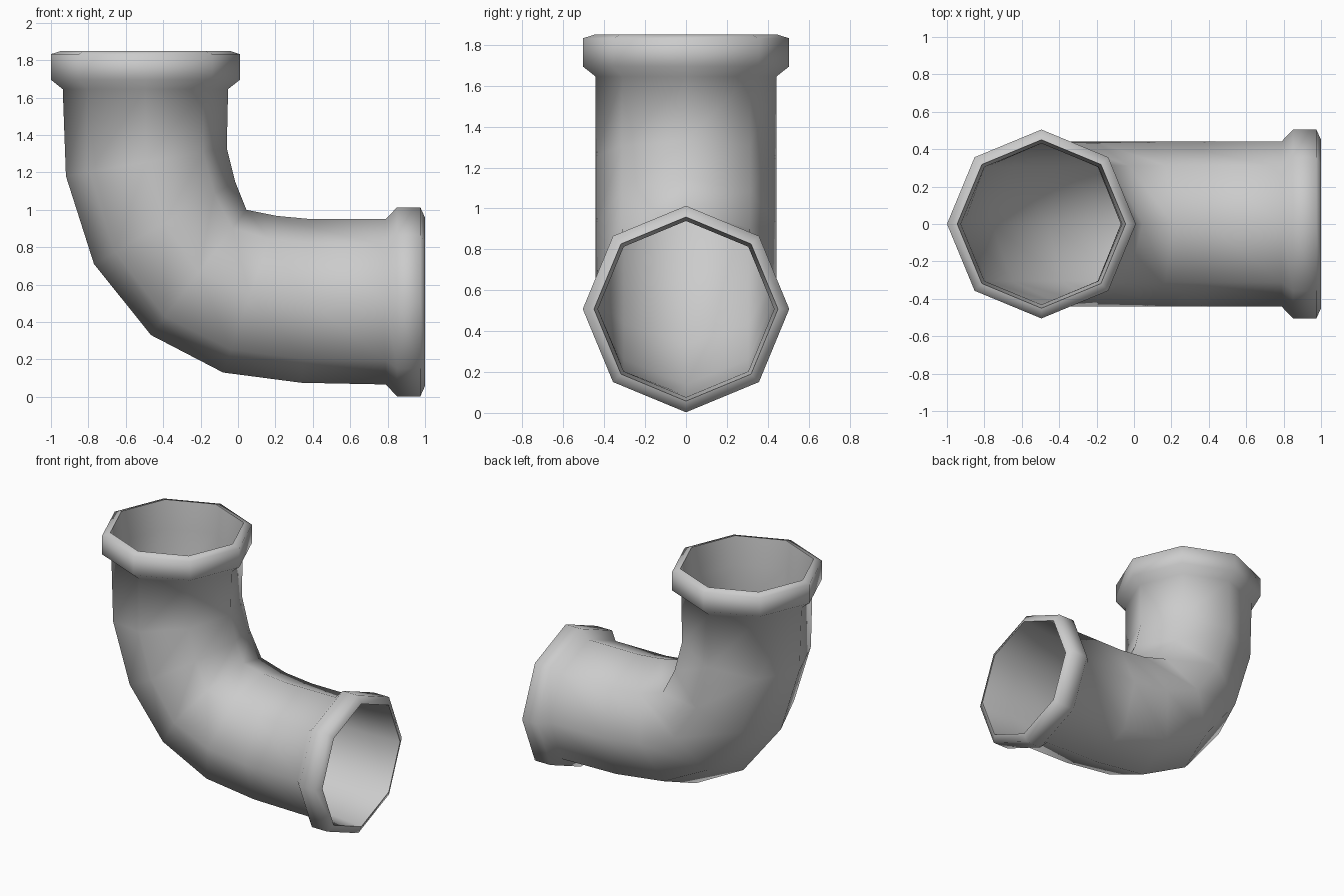
import bpy, bmesh, math
from mathutils import Vector

cube = bpy.data.objects.get("Cube")
if cube:
    bpy.data.objects.remove(cube, do_unlink=True)

SIDES = 8
PIPE_R, COLLAR_R, RIM_R = 0.442, 0.505, 0.45
UP_X, OUT_Z = -0.495, 0.508   # axes of the upright and level legs


def upright(z, r):
    """Cross-section of the upright leg: outer bend point, inner bend point, depth."""
    return Vector((UP_X - r, 0, z)), Vector((UP_X + r, 0, z)), r


def level(x, r):
    """Cross-section of the level leg."""
    return Vector((x, 0, OUT_Z - r)), Vector((x, 0, OUT_Z + r)), r


def bend(ox, oz, ix, iz):
    """Slanted cross-section in the elbow."""
    return Vector((ox, 0, oz)), Vector((ix, 0, iz)), PIPE_R


def ring(bm, section, scale=1.0):
    a, b, depth = section
    centre, arm = (a + b) / 2, (a - b) / 2
    verts = []
    for i in range(SIDES):
        t = math.tau * i / SIDES
        side = Vector((0, depth * math.sin(t), 0))
        verts.append(bm.verts.new(centre + (arm * math.cos(t) + side) * scale))
    return verts


# Wall of the pipe, from the top collar to the end collar
top_collar = [upright(1.85, RIM_R), upright(1.832, COLLAR_R), upright(1.695, COLLAR_R)]
wall = [
    upright(1.645, PIPE_R),
    bend(-0.92, 1.18, -0.06, 1.33),
    bend(-0.77, 0.71, -0.015, 1.15),
    bend(-0.465, 0.33, 0.045, 1.0),
    bend(-0.08, 0.13, 0.21, 0.967),
    bend(0.34, 0.075, 0.39, 0.95),
    level(0.79, PIPE_R),
]
end_collar = [level(0.85, COLLAR_R), level(0.975, COLLAR_R), level(1.0, RIM_R)]

bm = bmesh.new()
rings = [ring(bm, s) for s in top_collar + wall + end_collar]
# Bore returns through the pipe, just inside the wall
rings += [ring(bm, s, 0.975) for s in reversed(wall)]

for k, first in enumerate(rings):
    second = rings[(k + 1) % len(rings)]
    for i in range(SIDES):
        j = (i + 1) % SIDES
        bm.faces.new((first[i], first[j], second[j], second[i]))
bmesh.ops.recalc_face_normals(bm, faces=bm.faces)

mesh = bpy.data.meshes.new("pipe_elbow")
bm.to_mesh(mesh)
bm.free()
pipe = bpy.data.objects.new("pipe_elbow", mesh)
bpy.context.collection.objects.link(pipe)

# Plain grey finish
grey = bpy.data.materials.new("light_grey")
grey.use_nodes = True
colour = (0.6, 0.6, 0.6, 1)
grey.diffuse_color = colour
grey.node_tree.nodes["Principled BSDF"].inputs["Base Color"].default_value = colour
mesh.materials.append(grey)

bpy.ops.object.select_all(action="DESELECT")
pipe.select_set(True)
bpy.context.view_layer.objects.active = pipe
bpy.ops.object.shade_smooth_by_angle(angle=math.radians(78))
